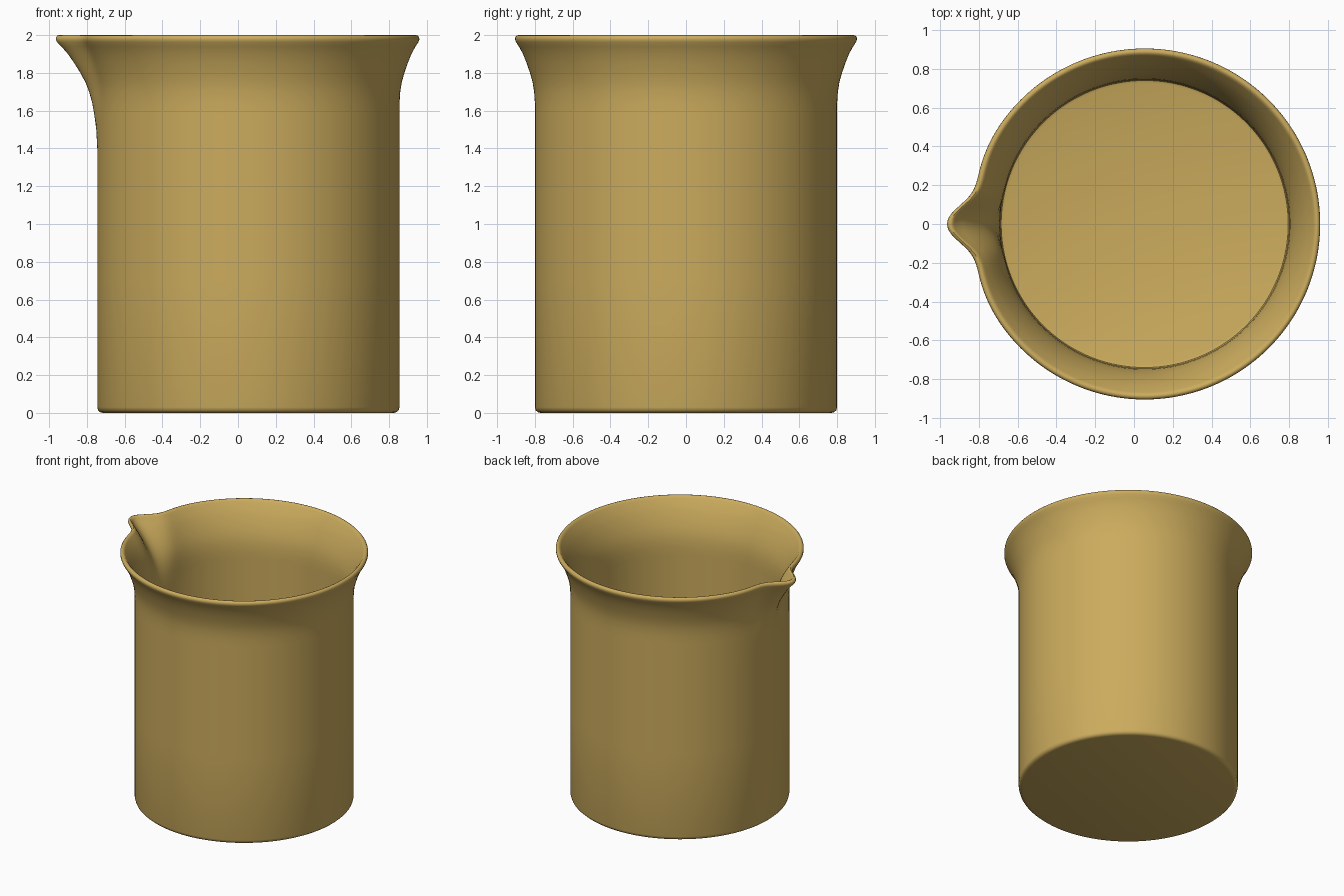
import bpy, bmesh, math

if "Cube" in bpy.data.objects:
    bpy.data.objects.remove(bpy.data.objects["Cube"])

SEGS = 240
CX = 0.055          # body axis, shifted so the spout balances the bounds
SPOUT_LOW = 1.42    # height where the spout starts to swell

# Cross-section (radius, height): outside going up, rim, inside going down
outer = [(0.770, 0.0), (0.785, 0.004), (0.796, 0.014), (0.80, 0.03), (0.80, 0.7), (0.80, 1.4),
         (0.80, 1.5), (0.80, 1.58), (0.80, 1.64), (0.804, 1.70), (0.812, 1.75), (0.826, 1.80),
         (0.843, 1.85), (0.863, 1.90), (0.885, 1.94), (0.90, 1.963)]
rim = [(0.905, 1.976), (0.904, 1.988), (0.897, 1.997), (0.887, 2.0), (0.877, 1.996), (0.868, 1.985)]
inner = [(0.855, 1.965), (0.838, 1.94), (0.816, 1.90), (0.793, 1.85), (0.774, 1.80), (0.759, 1.75),
         (0.750, 1.70), (0.745, 1.64), (0.745, 1.58), (0.745, 1.5), (0.745, 1.4), (0.745, 0.7),
         (0.745, 0.08), (0.740, 0.065), (0.725, 0.06)]
profile = outer + rim + inner


def spout_offset(angle, z):
    """Radial push: a narrow lip with a slight pinch on either side."""
    if z <= SPOUT_LOW:
        return 0.0
    d = abs(angle - math.pi)
    shape = 0.145 * math.exp(-(d / 0.13) ** 2) - 0.03 * math.exp(-(d / 0.3) ** 2)
    return shape * min(1.0, (z - SPOUT_LOW) / 0.55) ** 1.6


# Beaker shell
bm = bmesh.new()
rings = []
for r, z in profile:
    ring = []
    for i in range(SEGS):
        a = 2 * math.pi * i / SEGS
        rr = r + spout_offset(a, z)
        ring.append(bm.verts.new((CX + rr * math.cos(a), rr * math.sin(a), z)))
    rings.append(ring)
for lo, hi in zip(rings, rings[1:]):
    for i in range(SEGS):
        j = (i + 1) % SEGS
        bm.faces.new((lo[i], lo[j], hi[j], hi[i]))

# Underside and inside floor
bm.faces.new(list(reversed(rings[0])))
bm.faces.new(rings[-1])
bmesh.ops.recalc_face_normals(bm, faces=bm.faces)

mesh = bpy.data.meshes.new("beaker")
bm.to_mesh(mesh)
bm.free()
beaker = bpy.data.objects.new("beaker", mesh)
bpy.context.collection.objects.link(beaker)

# Ochre material
mat = bpy.data.materials.new("ochre")
mat.diffuse_color = (0.60, 0.41, 0.11, 1)
mat.use_nodes = True
mat.node_tree.nodes["Principled BSDF"].inputs["Base Color"].default_value = mat.diffuse_color
mesh.materials.append(mat)

# Smooth shading
bpy.context.view_layer.objects.active = beaker
beaker.select_set(True)
bpy.ops.object.shade_smooth_by_angle(angle=math.radians(40))
